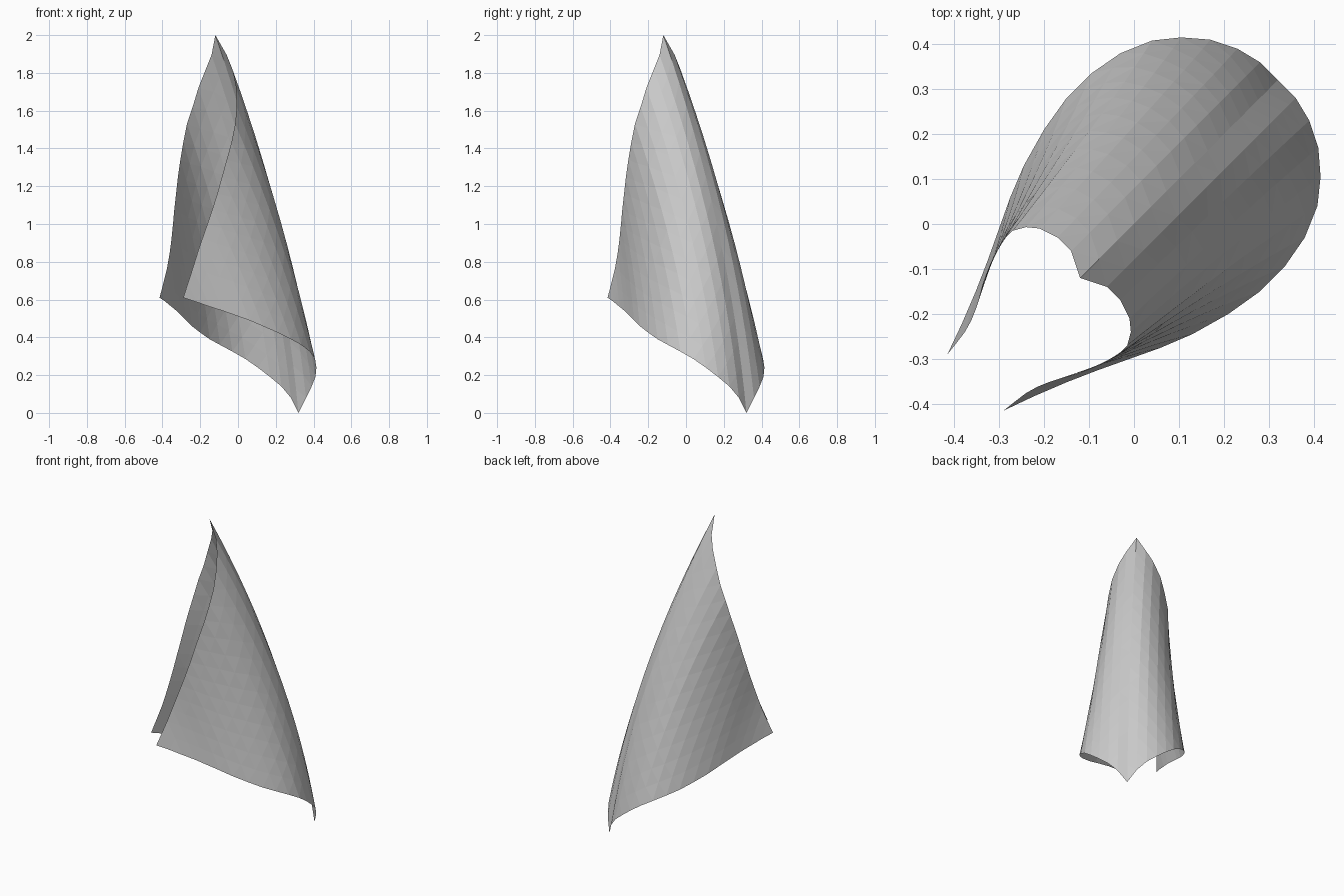
import bpy, bmesh

if "Cube" in bpy.data.objects:
    bpy.data.objects.remove(bpy.data.objects["Cube"])

N = 16        # segments along each sheet edge
BOW = 0.09    # outward bow of the spine

# lower edge, from bottom corner to side corner
lower = [(.32, .32, 0), (.36, .28, .08), (.39, .23, .14), (.41, .17, .19),
         (.415, .105, .24), (.408, .04, .285), (.38, -.03, .325),
         (.335, -.095, .36), (.28, -.15, .39), (.21, -.2, .425),
         (.13, -.245, .46), (.06, -.275, .49), (-.01, -.3, .515),
         (-.08, -.325, .54), (-.15, -.352, .562), (-.22, -.382, .587),
         (-.29, -.415, .61)]

# upper edge, from top corner to side corner
upper = [(-.12, -.12, 2), (-.06, -.14, 1.895), (-.03, -.17, 1.82),
         (-.01, -.21, 1.72), (-.007, -.24, 1.62), (-.015, -.27, 1.53),
         (-.035, -.29, 1.43), (-.06, -.305, 1.34), (-.085, -.318, 1.25),
         (-.11, -.328, 1.16), (-.135, -.337, 1.08), (-.162, -.344, 1.0),
         (-.19, -.352, .92), (-.215, -.362, .845), (-.24, -.376, .765),
         (-.265, -.395, .688), (-.29, -.415, .61)]


def sheet_point(i, j):
    """Point on the curled square sheet; the two halves mirror across x = y."""
    k = abs(i - j)
    q = min(i, j) / (N - k) if k < N else 0
    x, y, z = (a + (b - a) * q for a, b in zip(lower[k], upper[k]))
    push = BOW * 4 * q * (1 - q) * (1 - k / N) ** 2 * 0.7071
    x, y = x + push, y + push
    return (x, y, z) if i >= j else (y, x, z)


# curled sheet, triangulated along the spine direction
bm = bmesh.new()
grid = [[bm.verts.new(sheet_point(i, j)) for j in range(N + 1)]
        for i in range(N + 1)]
for i in range(N):
    for j in range(N):
        a, b = grid[i][j], grid[i + 1][j]
        c, d = grid[i + 1][j + 1], grid[i][j + 1]
        bm.faces.new((a, b, c))
        bm.faces.new((a, c, d))
bmesh.ops.recalc_face_normals(bm, faces=bm.faces)
mesh = bpy.data.meshes.new("curled_sheet")
bm.to_mesh(mesh)
bm.free()
bpy.context.collection.objects.link(bpy.data.objects.new("curled_sheet", mesh))
